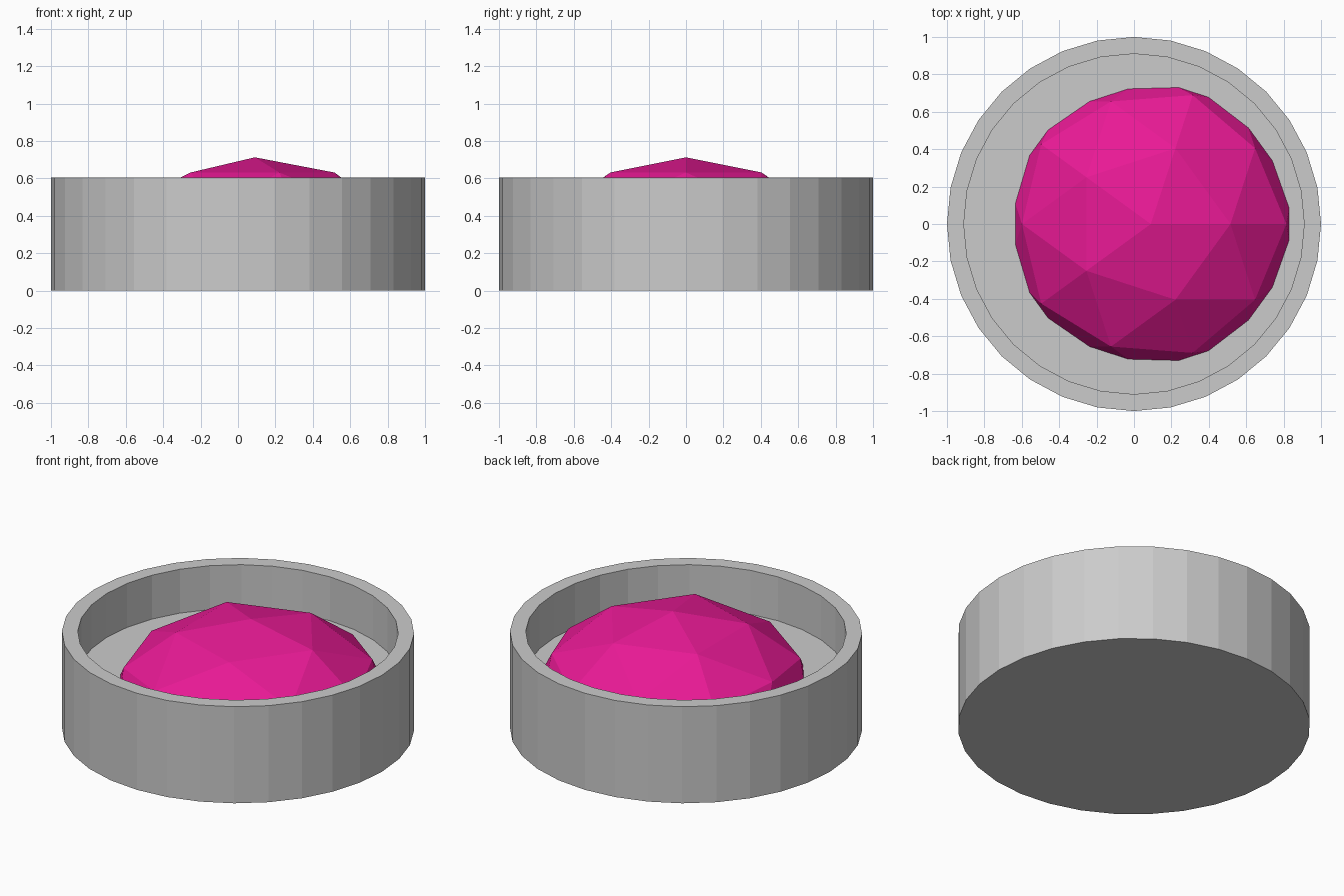
import bpy, bmesh
from math import sin, cos, tau

if "Cube" in bpy.data.objects:
    bpy.data.objects.remove(bpy.data.objects["Cube"])

FLOOR = 0.33
SIDES = 32


def finish(bm, name):
    bmesh.ops.recalc_face_normals(bm, faces=bm.faces)
    mesh = bpy.data.meshes.new(name)
    bm.to_mesh(mesh)
    bm.free()
    obj = bpy.data.objects.new(name, mesh)
    bpy.context.collection.objects.link(obj)
    return obj


# Round dish: base, outer wall, flat rim, inner wall and floor
bm = bmesh.new()
profile = [(1.0, 0.0), (1.0, 0.605), (0.91, 0.605), (0.91, FLOOR)]
rings = [[bm.verts.new((r * cos(tau * i / SIDES), r * sin(tau * i / SIDES), z))
          for i in range(SIDES)] for r, z in profile]
for a, b in zip(rings, rings[1:]):
    for i in range(SIDES):
        j = (i + 1) % SIDES
        bm.faces.new((a[i], a[j], b[j], b[i]))
bm.faces.new(rings[0])
bm.faces.new(rings[-1])
finish(bm, "dish")

# Faceted dome: flattened icosphere cut off where it meets the dish floor
bm = bmesh.new()
bmesh.ops.create_icosphere(bm, subdivisions=2, radius=1.0)
bmesh.ops.scale(bm, vec=(0.81, 0.81, 0.545), verts=bm.verts)
bmesh.ops.translate(bm, vec=(0.09, 0, 0.168), verts=bm.verts)
bmesh.ops.bisect_plane(bm, geom=bm.verts[:] + bm.edges[:] + bm.faces[:],
                       plane_co=(0, 0, FLOOR - 0.002), plane_no=(0, 0, 1),
                       clear_inner=True)
bmesh.ops.holes_fill(bm, edges=[e for e in bm.edges if e.is_boundary])
dome = finish(bm, "faceted_dome")

pink = bpy.data.materials.new("magenta")
pink.diffuse_color = (0.81, 0.01, 0.3, 1)
pink.use_nodes = True
pink.node_tree.nodes["Principled BSDF"].inputs["Base Color"].default_value = pink.diffuse_color
dome.data.materials.append(pink)
